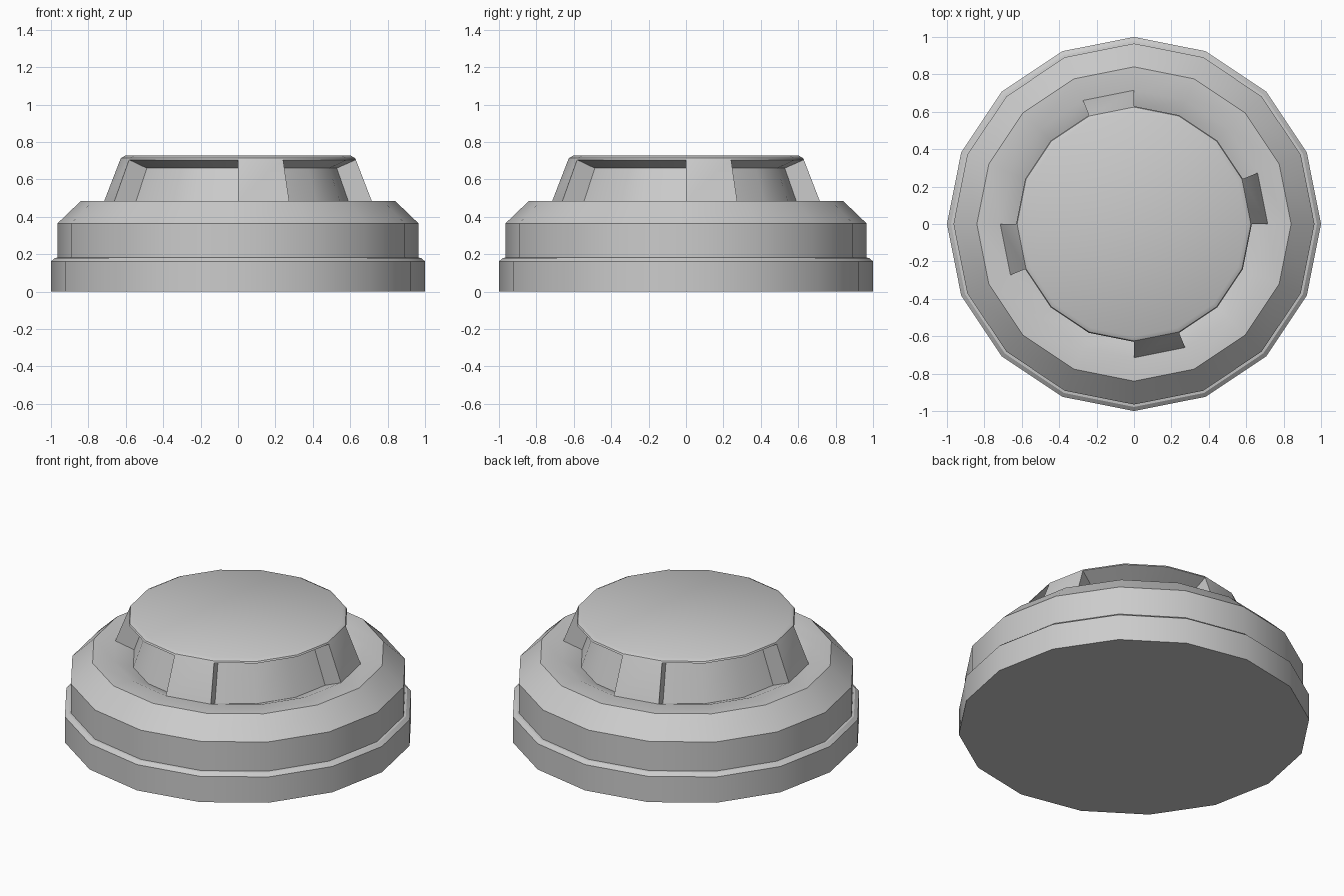
import bpy, bmesh, math

if "Cube" in bpy.data.objects:
    bpy.data.objects.remove(bpy.data.objects["Cube"])

SIDES = 16

# Profile halves (radius, height); the recess points are skipped at the ribs
base = [(1.0, 0.0), (1.0, 0.162), (0.978, 0.18), (0.965, 0.182),
        (0.965, 0.365), (0.84, 0.485), (0.715, 0.485)]
recess = [(0.605, 0.44), (0.528, 0.66)]
cap = [(0.63, 0.705), (0.625, 0.715), (0.602, 0.727)]

bm = bmesh.new()


def point(profile_point, step):
    r, z = profile_point
    a = 2 * math.pi * step / SIDES
    return bm.verts.new((r * math.cos(a), r * math.sin(a), z))


# Revolved wall, one sector at a time: every fourth sector is a solid rib
for s in range(SIDES):
    rib = s % 4 == 0
    profile = base + ([] if rib else recess) + cap
    for p, q in zip(profile, profile[1:]):
        bm.faces.new([point(p, s), point(p, s + 1), point(q, s + 1), point(q, s)])
    # Side walls of the rib
    if rib:
        side = [base[-1]] + recess + [cap[0]]
        bm.faces.new([point(p, s) for p in side])
        bm.faces.new([point(p, s + 1) for p in side])

# Flat underside and top
bm.faces.new([point(base[0], s) for s in range(SIDES)])
bm.faces.new([point(cap[-1], s) for s in range(SIDES)])

bmesh.ops.remove_doubles(bm, verts=bm.verts[:], dist=1e-4)
bmesh.ops.recalc_face_normals(bm, faces=bm.faces[:])

mesh = bpy.data.meshes.new("ceiling_detector")
bm.to_mesh(mesh)
bm.free()
obj = bpy.data.objects.new("ceiling_detector", mesh)
bpy.context.collection.objects.link(obj)
bpy.context.view_layer.objects.active = obj
obj.select_set(True)
bpy.ops.object.shade_smooth_by_angle(angle=math.radians(30))
